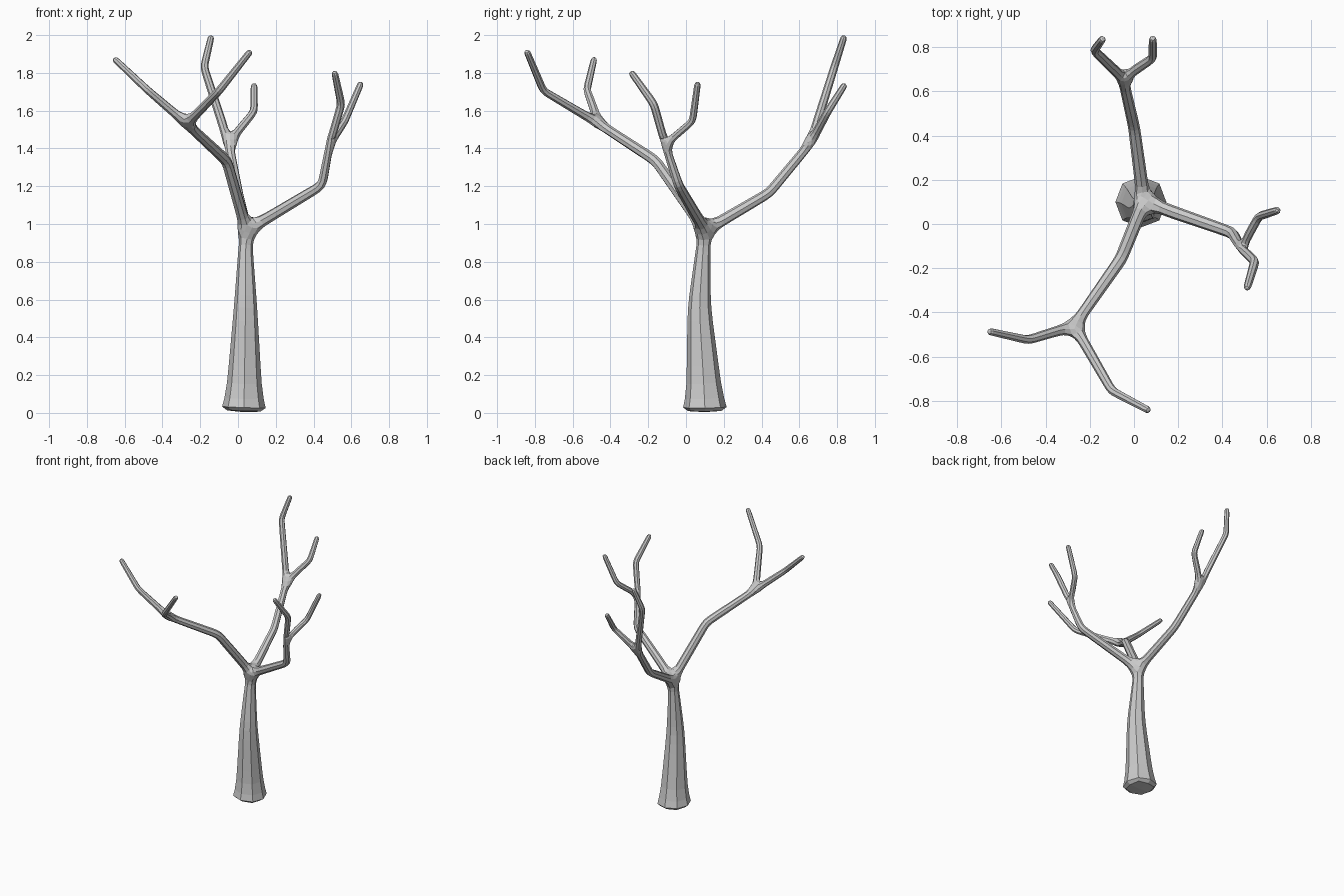
import bpy

# skeleton: each chain is a list of (x, y, z, radius); forks share their first point
fork = (0.045, 0.10, 0.965, 0.034)
a = (0.485, -0.11, 1.42, 0.022)
b = (-0.05, 0.66, 1.43, 0.026)
c = (-0.27, -0.46, 1.53, 0.027)
chains = [
    # trunk
    [(0.03, 0.10, 0.0, 0.158), (0.032, 0.10, 0.05, 0.108), (0.04, 0.07, 0.56, 0.067),
     (0.04, 0.09, 0.86, 0.042), fork],
    # right limb and twigs
    [fork, (0.445, -0.04, 1.205, 0.028), a],
    [a, (0.547, -0.17, 1.635, 0.023), (0.51, -0.295, 1.81, 0.018)],
    [a, (0.565, 0.035, 1.545, 0.021), (0.655, 0.063, 1.755, 0.018)],
    # back limb and twigs
    [fork, (0.0, 0.44, 1.165, 0.029), b],
    [b, (-0.18, 0.785, 1.83, 0.022), (-0.14, 0.84, 2.0, 0.018)],
    [b, (0.085, 0.75, 1.595, 0.022), (0.085, 0.845, 1.745, 0.018)],
    # front left limb and twigs
    [fork, (-0.06, -0.16, 1.335, 0.031), c],
    [c, (-0.48, -0.525, 1.71, 0.022), (-0.66, -0.485, 1.88, 0.018)],
    [c, (-0.10, -0.755, 1.705, 0.022), (0.07, -0.845, 1.92, 0.018)],
]

index, edges = {}, []
for chain in chains:
    ids = [index.setdefault(p, len(index)) for p in chain]
    edges += zip(ids, ids[1:])
points = list(index)

mesh = bpy.data.meshes.new("tree")
mesh.from_pydata([p[:3] for p in points], edges, [])
tree = bpy.data.objects.new("tree", mesh)
bpy.context.collection.objects.link(tree)

# skin the skeleton, then round it to eight sides
skin = tree.modifiers.new("skin", 'SKIN')
skin.branch_smoothing = 0.0
if not mesh.skin_vertices:
    bpy.context.view_layer.objects.active = tree
    bpy.ops.mesh.customdata_skin_add()
for p, s in zip(points, mesh.skin_vertices[0].data):
    s.radius = (p[3], p[3])
    s.use_root = p[2] == 0.0
sub = tree.modifiers.new("round", 'SUBSURF')
sub.levels = sub.render_levels = 1
